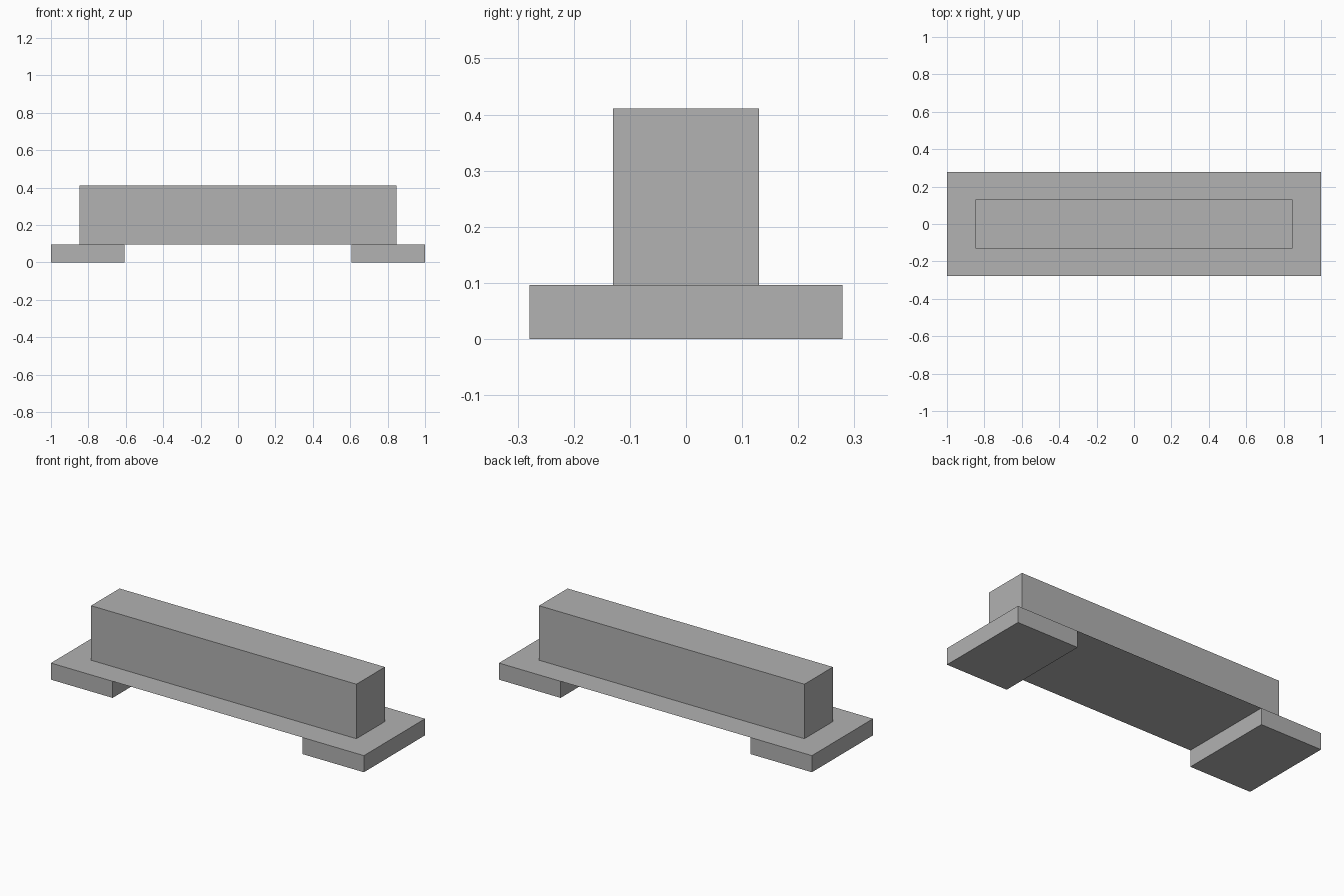
import bpy

cube = bpy.data.objects.get("Cube")
if cube:
    bpy.data.objects.remove(cube, do_unlink=True)

grey = bpy.data.materials.new("plain grey")
grey.use_nodes = True
colour = (0.445, 0.445, 0.445, 1)
grey.diffuse_color = colour
grey.node_tree.nodes["Principled BSDF"].inputs["Base Color"].default_value = colour

HALF_LENGTH, HALF_DEPTH = 1.0, 0.279
FOOT_INNER, FOOT_TOP = 0.606, 0.096
BEAM_HALF_LENGTH, BEAM_HALF_DEPTH, BEAM_TOP = 0.848, 0.13, 0.411


def finish(name, scale):
    obj = bpy.context.object
    obj.name = obj.data.name = name
    obj.scale = scale
    bpy.ops.object.transform_apply(location=False, rotation=False, scale=True)
    obj.data.materials.append(grey)


def box(name, low, high):
    centre = [(a + b) / 2 for a, b in zip(low, high)]
    bpy.ops.mesh.primitive_cube_add(size=1, location=centre)
    finish(name, [b - a for a, b in zip(low, high)])


# Two feet at the ends
for name, a, b in (("left_foot", FOOT_INNER, HALF_LENGTH),
                   ("right_foot", -HALF_LENGTH, -FOOT_INNER)):
    box(name, (a, -HALF_DEPTH, 0), (b, HALF_DEPTH, FOOT_TOP))

# Paper-thin deck bridging the feet
bpy.ops.mesh.primitive_plane_add(size=2, location=(0, 0, FOOT_TOP))
finish("deck", (HALF_LENGTH, HALF_DEPTH, 1))

# Long beam standing on the deck
box("beam", (-BEAM_HALF_LENGTH, -BEAM_HALF_DEPTH, FOOT_TOP),
    (BEAM_HALF_LENGTH, BEAM_HALF_DEPTH, BEAM_TOP))
